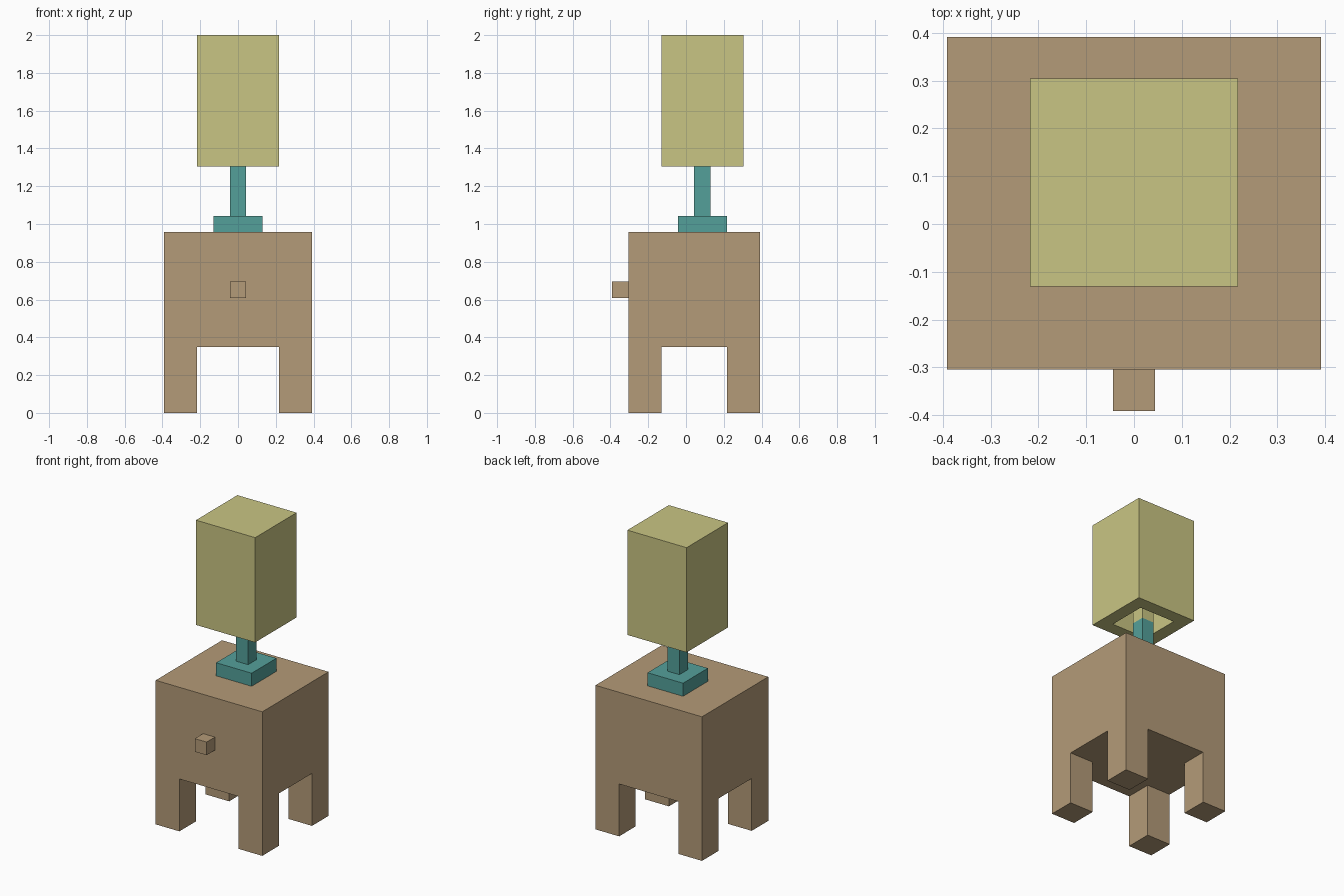
import bpy
import bmesh
from mathutils import Vector

if "Cube" in bpy.data.objects:
    bpy.data.objects.remove(bpy.data.objects["Cube"], do_unlink=True)

U = 2 / 23  # one block of the build


def material(name, rgb):
    lin = [((c / 255 + 0.055) / 1.055) ** 2.4 for c in rgb] + [1.0]
    mat = bpy.data.materials.new(name)
    mat.use_nodes = True
    mat.diffuse_color = lin
    mat.node_tree.nodes["Principled BSDF"].inputs["Base Color"].default_value = lin
    return mat


def box(lo, hi):
    """A bmesh box between two corners, in blocks."""
    lo, hi = Vector(lo), Vector(hi)
    bm = bmesh.new()
    bmesh.ops.create_cube(bm, size=1)
    bmesh.ops.scale(bm, vec=hi - lo, verts=bm.verts)
    bmesh.ops.translate(bm, vec=(lo + hi) / 2, verts=bm.verts)
    return bm


def push(bm, faces, dz):
    """Extrude faces one by one along z."""
    out = bmesh.ops.extrude_discrete_faces(bm, faces=faces)["faces"]
    verts = list({v for f in out for v in f.verts})
    bmesh.ops.translate(bm, vec=(0, 0, dz), verts=verts)


def underside(bm):
    bm.normal_update()
    return [f for f in bm.faces if f.normal.z < -0.9]


def finish(name, bm, mat):
    bmesh.ops.scale(bm, vec=(U, U, U), verts=bm.verts)
    bmesh.ops.recalc_face_normals(bm, faces=bm.faces)
    mesh = bpy.data.meshes.new(name)
    bm.to_mesh(mesh)
    bm.free()
    mesh.materials.append(mat)
    obj = bpy.data.objects.new(name, mesh)
    bpy.context.collection.objects.link(obj)


wood = material("brown wood", (180, 155, 120))
teal = material("teal ceramic", (84, 160, 154))
cloth = material("pale yellow cloth", (201, 197, 131))

# Cabinet: sliced box with its four bottom corners drawn down into legs
cabinet = box((-4.5, -3.5, 4), (4.5, 4.5, 11))
for axis, cuts in (((1, 0, 0), (-2.5, 2.5)), ((0, 1, 0), (-1.5, 2.5))):
    for c in cuts:
        bmesh.ops.bisect_plane(
            cabinet, geom=cabinet.verts[:] + cabinet.edges[:] + cabinet.faces[:],
            plane_co=Vector(axis) * c, plane_no=axis)
corners = []
for f in underside(cabinet):
    c = f.calc_center_median()
    if abs(c.x) > 2.5 and abs(c.y - 0.5) > 2:
        corners.append(f)
push(cabinet, corners, -4)
finish("cabinet_with_legs", cabinet, wood)

# Knob on the front
finish("drawer_knob", box((-0.5, -4.5, 7), (0.5, -3.5, 8)), wood)

# Lamp foot and stem
finish("lamp_base", box((-1.5, -0.5, 11), (1.5, 2.5, 12)), teal)
finish("lamp_stem", box((-0.5, 0.5, 12), (0.5, 1.5, 15)), teal)

# Shade: hollow from below, with the bulb post inside
shade = box((-2.5, -1.5, 15), (2.5, 3.5, 23))
opening = underside(shade)
bmesh.ops.inset_region(shade, faces=opening, thickness=1, use_even_offset=True)
push(shade, opening, 7)
finish("lamp_shade", shade, cloth)
finish("lamp_bulb", box((-0.5, 0.5, 15), (0.5, 1.5, 22)), cloth)
